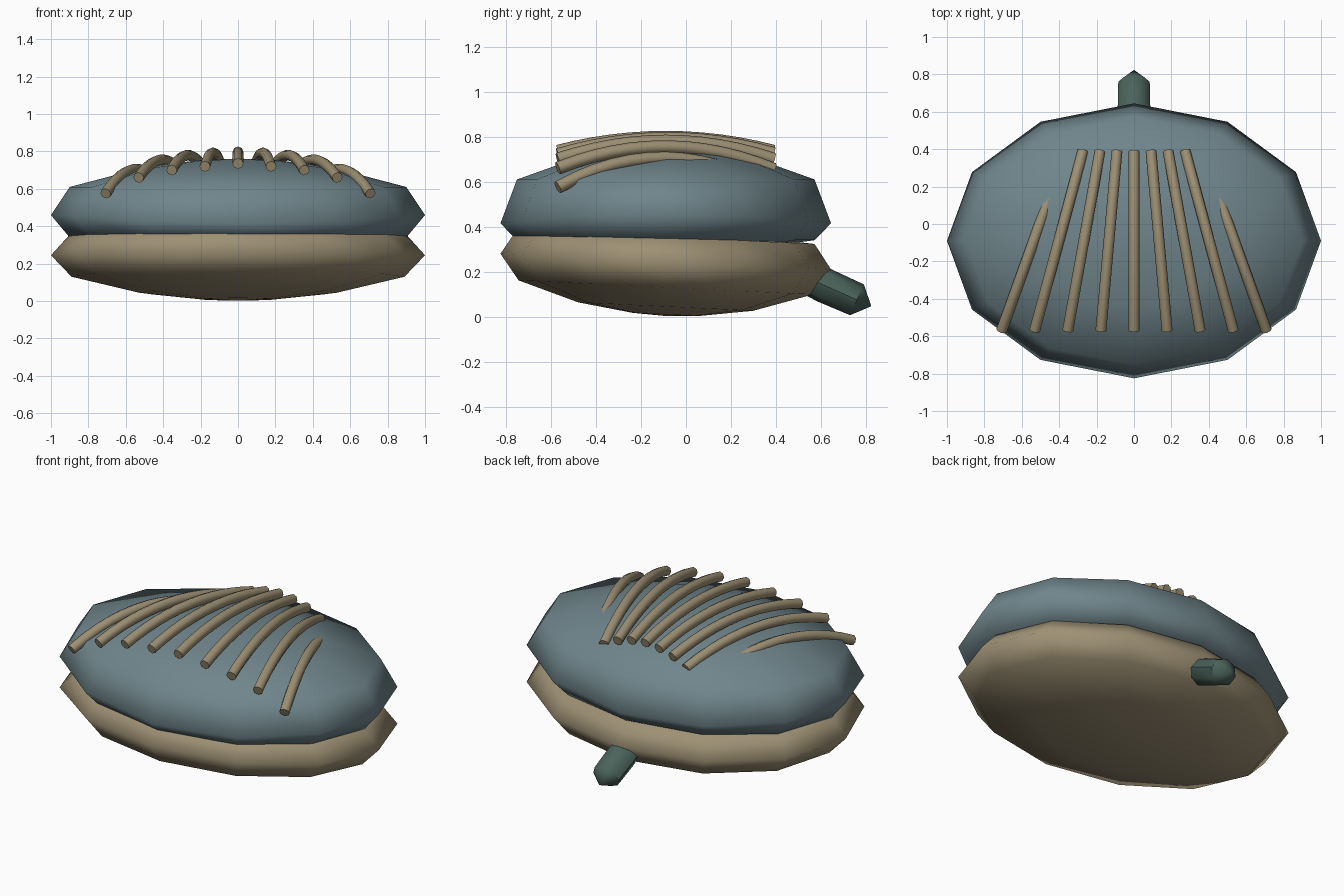
import bpy, bmesh
from math import sin, cos, pi, radians
from mathutils import Vector

if "Cube" in bpy.data.objects:
    bpy.data.objects.remove(bpy.data.objects["Cube"])

CY = -0.09          # shell centre in y
RX, RY = 1.0, 0.735  # shell half sizes


def material(name, rgb):
    m = bpy.data.materials.new(name)
    m.diffuse_color = (*rgb, 1)
    m.use_nodes = True
    m.node_tree.nodes["Principled BSDF"].inputs["Base Color"].default_value = m.diffuse_color
    return m


BLUE = material("slate_blue", (0.16, 0.235, 0.26))
TAN = material("tan", (0.34, 0.28, 0.175))
GREEN = material("dark_green", (0.07, 0.125, 0.105))


def loft(name, rings, mat, pole_a, pole_b):
    """Closed skin over rings of points, ended by a single point each side."""
    bm = bmesh.new()
    loops = [[bm.verts.new(p) for p in ring] for ring in rings]
    n = len(loops[0])
    for a, b in zip(loops, loops[1:]):
        for i in range(n):
            j = (i + 1) % n
            bm.faces.new((a[i], a[j], b[j], b[i]))
    for loop, pole in ((loops[0], pole_a), (loops[-1], pole_b)):
        v = bm.verts.new(pole)
        for i in range(n):
            bm.faces.new((loop[i], loop[(i + 1) % n], v))
    bmesh.ops.recalc_face_normals(bm, faces=bm.faces)
    me = bpy.data.meshes.new(name)
    bm.to_mesh(me)
    bm.free()
    me.materials.append(mat)
    ob = bpy.data.objects.new(name, me)
    bpy.context.collection.objects.link(ob)
    return ob


def smooth(ob, angle=60):
    bpy.ops.object.select_all(action='DESELECT')
    ob.select_set(True)
    bpy.context.view_layer.objects.active = ob
    bpy.ops.object.shade_smooth_by_angle(angle=radians(angle))


def valve(name, profile, z0, mat, tilt=0.0, rim_dip=0.0):
    """Twelve-sided oval shell half from (radius, height) profile points."""
    def point(r, h, k):
        a = 2 * pi * k / 12
        y = r * RY * cos(a)
        dip = rim_dip * cos(a) ** 2 if r == 1 else 0
        return (r * RX * sin(a), CY + y, z0 + h + tilt * y - dip)
    inner = [[point(r, h, k) for k in range(12)] for r, h in profile[1:-1]]
    ob = loft(name, inner, mat, point(0, profile[0][1], 0),
              point(0, profile[-1][1], 0))
    smooth(ob, 85)


# Upper and lower shell halves
valve("upper_shell",
      [(0, -0.17), (0.5, -0.16), (0.9, -0.12), (1, 0), (0.9, 0.15),
       (0.5, 0.255), (0.2, 0.295), (0, 0.302)], 0.46, BLUE, rim_dip=0.045)
valve("lower_shell",
      [(0, -0.242), (0.2, -0.235), (0.53, -0.2), (0.89, -0.115), (1, 0),
       (0.9, 0.11), (0.5, 0.13), (0, 0.14)], 0.245, TAN, tilt=-0.048)


# Raised ribs fanning over the upper shell
def rib(name, front, mid_z, back):
    front, back = Vector(front), Vector(back)
    cu = bpy.data.curves.new(name, 'CURVE')
    cu.dimensions = '3D'
    cu.bevel_depth = 0.029
    cu.bevel_resolution = 2
    cu.use_fill_caps = True
    sp = cu.splines.new('POLY')
    n = 13
    sp.points.add(n - 1)
    bulge = mid_z - (front.z + back.z) / 2
    for i in range(n):
        t = i / (n - 1)
        p = front.lerp(back, t)
        p.z += bulge * 4 * t * (1 - t)
        sp.points[i].co = (*p, 1)
    cu.materials.append(TAN)
    ob = bpy.data.objects.new(name, cu)
    bpy.context.collection.objects.link(ob)
    bpy.ops.object.select_all(action='DESELECT')
    ob.select_set(True)
    bpy.context.view_layer.objects.active = ob
    bpy.ops.object.convert(target='MESH')
    smooth(bpy.context.object, 50)


heights = [(0.735, 0.797, 0.735), (0.72, 0.792, 0.725), (0.70, 0.78, 0.70),
           (0.66, 0.755, 0.655), (0.575, 0.705, 0.56)]  # front, middle, back
for i, (zf, zm, zb) in enumerate(heights):
    for side in ((1, -1) if i else (1,)):
        rib(f"rib_{i}_{'right' if side > 0 else 'left'}",
            (side * 0.177 * i, -0.57, zf), zm, (side * 0.091 * i, 0.39, zb))

# Foot poking out under the back
axis = Vector((0, 0.914, -0.406))
up = Vector((0, 0.406, 0.914))
end = Vector((0, 0.76, 0.075))


def foot_ring(d, r):
    return [end + axis * d + Vector((r * 1.12 * sin(k * pi / 4), 0, 0))
            + up * (r * cos(k * pi / 4)) for k in range(8)]


foot = loft("foot", [foot_ring(-0.42, 0.06), foot_ring(-0.16, 0.078),
                     foot_ring(0, 0.075)], GREEN,
            end - axis * 0.46, end + axis * 0.07)
smooth(foot, 45)
